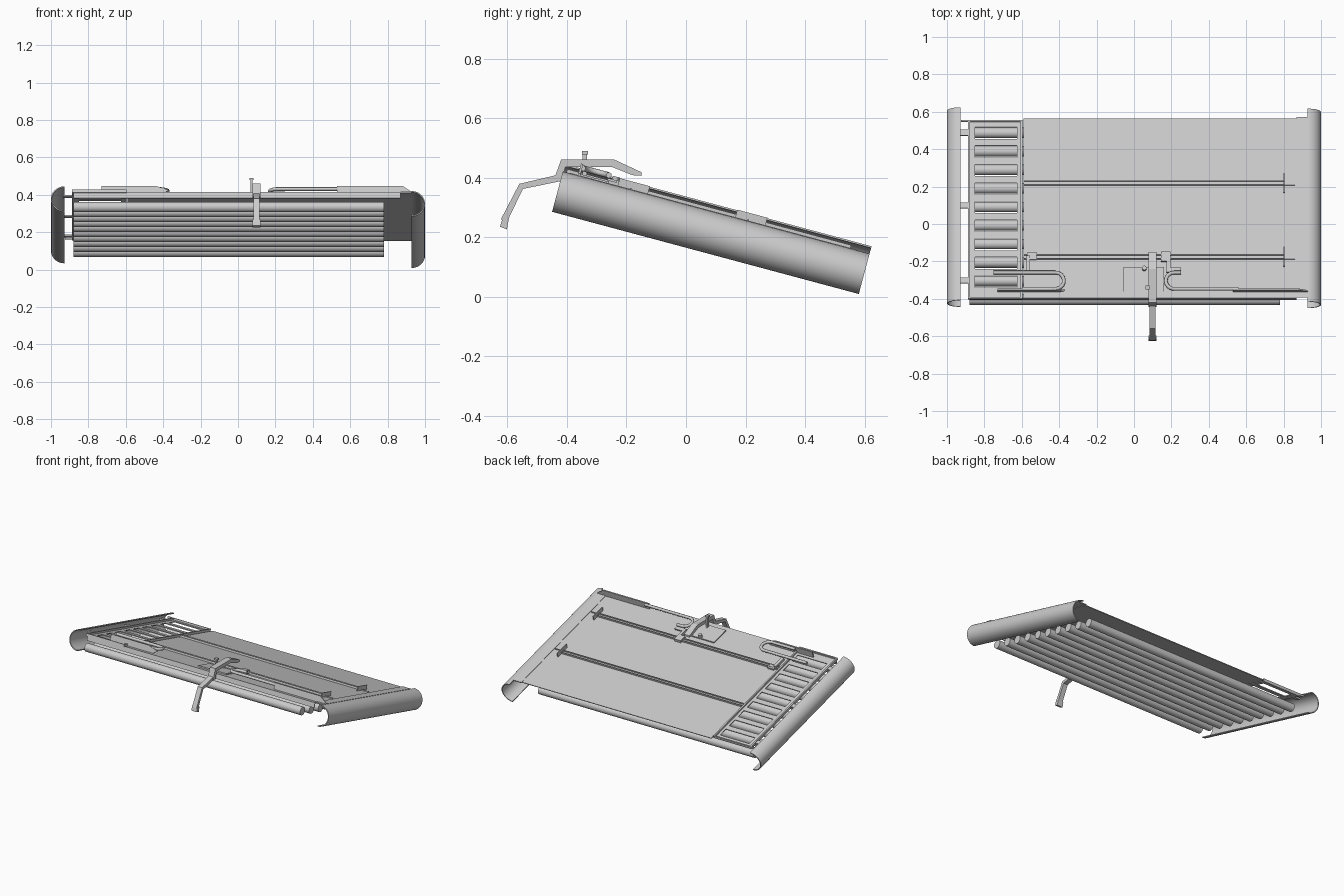
import bpy, bmesh, math
from mathutils import Matrix, Vector

if "Cube" in bpy.data.objects:
    bpy.data.objects.remove(bpy.data.objects["Cube"])

# Local frame of the tilted canopy: x across, y down the slope, z out of the panel
TILT = Matrix.Translation((0, -0.45, 0.285)) @ Matrix.Rotation(math.radians(-15), 4, 'X')


def U(y):
    """Slope coordinate of a point on the panel from its y in the top view."""
    return (y + 0.412) / 0.966


def finish(name, bm, mat=TILT, smooth=False):
    bmesh.ops.recalc_face_normals(bm, faces=bm.faces)
    me = bpy.data.meshes.new(name)
    bm.to_mesh(me)
    bm.free()
    ob = bpy.data.objects.new(name, me)
    bpy.context.collection.objects.link(ob)
    ob.matrix_world = mat
    if smooth:
        bpy.ops.object.select_all(action='DESELECT')
        ob.select_set(True)
        bpy.context.view_layer.objects.active = ob
        bpy.ops.object.shade_smooth_by_angle(angle=math.radians(35))
    return ob


def boxes(name, ranges, mat=TILT):
    """One object from several boxes (x0, x1, y0, y1, z0, z1)."""
    bm = bmesh.new()
    for x0, x1, y0, y1, z0, z1 in ranges:
        m = Matrix.Translation(((x0 + x1) / 2, (y0 + y1) / 2, (z0 + z1) / 2)) \
            @ Matrix.Diagonal((x1 - x0, y1 - y0, z1 - z0, 1))
        bmesh.ops.create_cube(bm, size=1, matrix=m)
    return finish(name, bm, mat)


def prism(name, pts, vec, mat=TILT, smooth=False):
    """Extrude a closed 3D outline along vec."""
    bm = bmesh.new()
    f = bm.faces.new([bm.verts.new(p) for p in pts])
    new = bmesh.ops.extrude_face_region(bm, geom=[f])['geom']
    bmesh.ops.translate(bm, vec=Vector(vec), verts=[v for v in new if isinstance(v, bmesh.types.BMVert)])
    return finish(name, bm, mat, smooth)


def cyl(name, centre, r, length, axis='X', seg=20, mat=TILT):
    bm = bmesh.new()
    rot = {'X': Matrix.Rotation(math.pi / 2, 4, 'Y'), 'Z': Matrix.Identity(4)}[axis]
    bmesh.ops.create_cone(bm, cap_ends=True, segments=seg, radius1=r, radius2=r, depth=length,
                          matrix=Matrix.Translation(centre) @ rot)
    return finish(name, bm, mat, True)


def tube(name, pts, r):
    cu = bpy.data.curves.new(name, 'CURVE')
    cu.dimensions = '3D'
    cu.bevel_depth, cu.bevel_resolution, cu.use_fill_caps = r, 2, True
    sp = cu.splines.new('POLY')
    sp.points.add(len(pts) - 1)
    for p, c in zip(sp.points, pts):
        p.co = (*c, 1)
    ob = bpy.data.objects.new(name, cu)
    bpy.context.collection.objects.link(ob)
    ob.matrix_world = TILT
    bpy.ops.object.select_all(action='DESELECT')
    ob.select_set(True)
    bpy.context.view_layer.objects.active = ob
    bpy.ops.object.convert(target='MESH')
    bpy.ops.object.shade_smooth_by_angle(angle=math.radians(50))


# Half-round side shells, open towards the middle
def shell(name, side, cx, cz):
    arc = [math.radians(-90 + 180 * i / 28) for i in range(29)]
    prof = [(cx + side * 0.072 * math.cos(a), 0, cz + 0.07 * math.sin(a)) for a in arc]
    prof += [(cx + side * 0.066 * math.cos(a), 0, cz + 0.064 * math.sin(a)) for a in reversed(arc)]
    prism(name, prof, (0, 1.067, 0), smooth=True)


shell("left_side_shell", -1, -0.928, 0.096)
shell("right_side_shell", 1, 0.928, 0.070)

# Lamp tubes under the panel
for i in range(10):
    cyl(f"lamp_tube_{i}", (-0.05, 0.0315 + 0.1025 * i, 0.06), 0.028, 1.66)

# Thin main panel and the edge strip to the right shell
boxes("main_panel", [(-0.59, 0.87, 0.045, 1.013, 0.134, 0.139)])
boxes("right_edge_strip", [(0.868, 0.93, 0.022, 1.02, 0.136, 0.142)])

# Slotted vent panel with bars between nine openings
u0, u1, pitch, slot = 0.012, 1.0, 0.1025, 0.066
centres = [0.931 - pitch * k for k in range(9)]
edges = [u1] + [v for c in centres for v in (c + slot / 2, c - slot / 2)] + [u0]
bars = [(-0.85, -0.625, edges[i + 1], edges[i], 0.134, 0.140) for i in range(0, len(edges), 2)]
boxes("vent_panel", bars + [(-0.888, -0.85, u0, u1, 0.134, 0.140), (-0.625, -0.597, u0, u1, 0.134, 0.140)])
boxes("vent_rim", [(-0.888, -0.878, u0, u1, 0.14, 0.152), (-0.607, -0.597, u0, u1, 0.14, 0.152),
                   (-0.878, -0.607, u0, u0 + 0.008, 0.14, 0.152), (-0.925, -0.607, u1 - 0.008, u1, 0.14, 0.152)])
boxes("shell_tabs", [(-0.935, -0.885, U(y) - 0.016, U(y) + 0.016, 0.136, 0.146) for y in (0.49, 0.10, -0.30)])

# Stiffening rails with upright end plates
for n, y in (("rear", 0.22), ("front", -0.175)):
    u = U(y)
    boxes(f"{n}_rail", [(-0.59, 0.80, u - 0.013, u - 0.009, 0.138, 0.152),
                        (-0.59, 0.80, u + 0.009, u + 0.013, 0.138, 0.152),
                        (-0.59, 0.80, u - 0.009, u + 0.009, 0.138, 0.142)])
    boxes(f"{n}_rail_end", [(0.798, 0.804, u - 0.055, u + 0.05, 0.138, 0.168),
                            (0.804, 0.86, u - 0.013, u - 0.008, 0.138, 0.146)])

# Front edge lip and front strips
boxes("front_lip", [(-0.88, 0.87, 0.018, 0.024, 0.105, 0.139), (-0.59, 0.87, 0.024, 0.047, 0.134, 0.139)])
prism("right_front_strip", [(0.53, 0.052, 0.139), (0.93, 0.052, 0.139), (0.93, 0.052, 0.148),
                            (0.88, 0.052, 0.182), (0.53, 0.052, 0.182)], (0, 0.008, 0))
prism("left_front_strip", [(-0.73, 0.052, 0.139), (-0.40, 0.052, 0.139), (-0.37, 0.052, 0.16),
                           (-0.44, 0.052, 0.182), (-0.73, 0.052, 0.182)], (0, 0.008, 0))


# Looped grips
def loop(name, cx, side, x_far, x_near):
    lo, hi = U(-0.352), U(-0.265)
    mid, r = (lo + hi) / 2, (hi - lo) / 2
    pts = [(x_far, hi, 0.168)]
    pts += [(cx + side * r * math.cos(t), mid + r * math.sin(t), 0.168)
            for t in (math.pi / 2 - math.pi * i / 12 for i in range(13))]
    tube(name, pts + [(x_near, lo, 0.168)], 0.010)


loop("left_grip", -0.42, 1, -0.75, -0.60)
loop("right_grip", 0.215, -1, 0.25, 0.56)

# Clips beside the grips
boxes("left_clip", [(-0.57, -0.52, U(-0.19), U(-0.15), 0.139, 0.150),
                    (-0.575, -0.555, U(-0.26), U(-0.17), 0.139, 0.158)])
boxes("right_clip", [(0.145, 0.195, U(-0.20), U(-0.15), 0.139, 0.158),
                     (0.175, 0.195, U(-0.26), U(-0.18), 0.139, 0.158),
                     (0.195, 0.25, U(-0.265), U(-0.235), 0.150, 0.158)])

# Centre bracket plate and the bent pull arm (arm drawn in side view)
boxes("arm_base_plate", [(-0.055, 0.16, U(-0.36), U(-0.23), 0.139, 0.147)])
I = Matrix.Identity(4)
upper = [(-0.15, 0.406), (-0.15, 0.418), (-0.24, 0.46), (-0.42, 0.46), (-0.445, 0.39),
         (-0.42, 0.385), (-0.405, 0.436), (-0.25, 0.436), (-0.18, 0.408)]
prism("arm_top", [(0.078, y, z) for y, z in upper], (0.042, 0, 0), I)
lower = [(-0.42, 0.412), (-0.56, 0.379), (-0.622, 0.26), (-0.600, 0.254), (-0.548, 0.362), (-0.42, 0.388)]
prism("pull_arm", [(0.082, y, z) for y, z in lower], (0.034, 0, 0), I)
foot = [(-0.625, 0.235), (-0.615, 0.268), (-0.595, 0.262), (-0.602, 0.226)]
prism("pull_arm_tip", [(0.078, y, z) for y, z in foot], (0.042, 0, 0), I)
boxes("latch_post", [(0.068, 0.078, -0.348, -0.332, 0.40, 0.488),
                     (0.062, 0.084, -0.35, -0.33, 0.478, 0.49)], I)
cyl("base_peg", (0.055, U(-0.24), 0.155), 0.012, 0.03, 'Z', 12)
